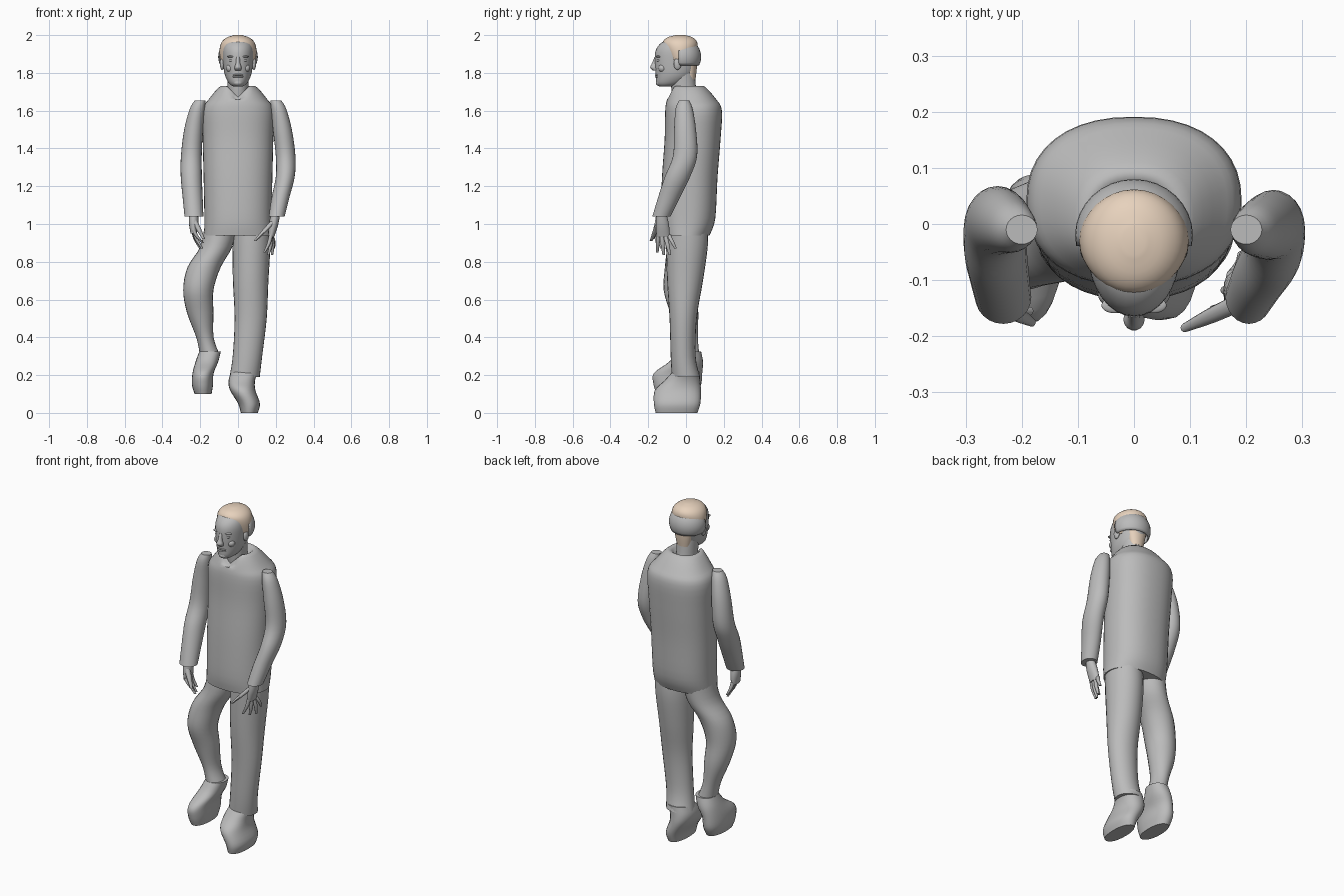
import bpy
import bmesh
import math
from mathutils import Vector

default_cube = bpy.data.objects.get("Cube")
if default_cube:
    bpy.data.objects.remove(default_cube, do_unlink=True)


def make_material(name, red, green, blue):
    material = bpy.data.materials.new(name)
    material.use_nodes = True
    colour = (red, green, blue, 1)
    material.diffuse_color = colour
    shader = material.node_tree.nodes["Principled BSDF"]
    shader.inputs["Base Color"].default_value = colour
    return material


grey = make_material("plain grey", .5, .5, .5)
blond = make_material("blond hair", .82, .66, .52)


def finish(name, mesh_builder, material):
    """Turn a bmesh into a smooth shaded object."""
    bmesh.ops.recalc_face_normals(mesh_builder, faces=mesh_builder.faces)
    mesh = bpy.data.meshes.new(name)
    mesh_builder.to_mesh(mesh)
    mesh_builder.free()
    mesh.materials.append(material)
    part = bpy.data.objects.new(name, mesh)
    bpy.context.collection.objects.link(part)
    bpy.ops.object.select_all(action="DESELECT")
    part.select_set(True)
    bpy.context.view_layer.objects.active = part
    bpy.ops.object.shade_smooth_by_angle(angle=math.radians(50))
    return part


def spline(before, start, end, after, t):
    """Catmull-Rom blend of two neighbouring section rows."""
    blended = []
    for a, b, c, d in zip(before, start, end, after):
        slope_in, slope_out = (c - a) / 2, (d - b) / 2
        blended.append(b + slope_in * t
                       + (3 * (c - b) - 2 * slope_in - slope_out) * t ** 2
                       + (2 * (b - c) + slope_in + slope_out) * t ** 3)
    return blended


def loft(name, rows, material=grey, sides=24, steps=4, squareness=1.0, reshape=None):
    """Skin level oval sections, each row being x, y, z, half width, half depth."""
    sections = []
    last = len(rows) - 1
    for i in range(last):
        for step in range(steps):
            sections.append(spline(rows[max(i - 1, 0)], rows[i], rows[i + 1],
                                   rows[min(i + 2, last)], step / steps))
    sections.append(rows[last])
    builder = bmesh.new()
    rings = []
    for x, y, z, width, depth in sections:
        ring = []
        for k in range(sides):
            angle = math.tau * k / sides
            c, s = math.cos(angle), math.sin(angle)
            point = Vector((x + width * math.copysign(abs(c) ** squareness, c),
                            y + depth * math.copysign(abs(s) ** squareness, s), z))
            if reshape:
                point = reshape(point)
            ring.append(builder.verts.new(point))
        rings.append(ring)
    for lower, upper in zip(rings, rings[1:]):
        for k in range(sides):
            n = (k + 1) % sides
            builder.faces.new((lower[k], lower[n], upper[n], upper[k]))
    builder.faces.new(rings[0])
    builder.faces.new(rings[-1])
    return finish(name, builder, material)


def ball(name, centre, radii, material=grey, keep=None):
    """Ellipsoid, optionally trimmed to the points that pass a rule."""
    builder = bmesh.new()
    bmesh.ops.create_uvsphere(builder, u_segments=32, v_segments=20, radius=1)
    for vert in builder.verts:
        vert.co = Vector(c + r * v for c, r, v in zip(centre, radii, vert.co))
    if keep:
        outside = [vert for vert in builder.verts if not keep(vert.co)]
        bmesh.ops.delete(builder, geom=outside, context="VERTS")
    return finish(name, builder, material)


# Jacket with a V shaped neckline
def cut_neckline(point):
    if point.z > 1.66 and point.y < -.02:
        point.z -= max(0, .06 - abs(point.x)) * min(1, (point.z - 1.66) * 20)
    return point


loft("jacket", [
    (0, 0, .94, .18, .125),
    (0, .01, 1.03, .178, .145),
    (0, .02, 1.25, .182, .147),
    (0, .035, 1.45, .187, .148),
    (0, .04, 1.6, .19, .15),
    (0, .03, 1.66, .155, .13),
    (0, .01, 1.73, .092, .085),
    (0, 0, 1.71, .06, .06),
], sides=40, squareness=.88, reshape=cut_neckline)

# Sleeves
loft("left_sleeve", [
    (.2, -.01, 1.655, .028, .026),
    (.215, -.01, 1.61, .04, .045),
    (.235, -.005, 1.5, .05, .058),
    (.252, -.005, 1.36, .052, .064),
    (.25, -.045, 1.25, .05, .067),
    (.225, -.09, 1.14, .047, .058),
    (.205, -.13, 1.04, .042, .048),
])
loft("right_sleeve", [
    (-.2, -.01, 1.655, .028, .026),
    (-.215, -.005, 1.61, .04, .045),
    (-.235, .005, 1.5, .05, .058),
    (-.247, 0, 1.36, .055, .064),
    (-.247, -.045, 1.25, .056, .067),
    (-.24, -.09, 1.14, .053, .058),
    (-.233, -.13, 1.04, .05, .048),
])

# Trousers: straight left leg, raised right leg
loft("left_trouser_leg", [
    (.08, .005, 1.0, .095, .11),
    (.072, .005, .88, .1, .11),
    (.067, -.005, .7, .094, .095),
    (.067, -.015, .5, .085, .072),
    (.05, -.015, .3, .078, .066),
    (.035, 0, .19, .08, .075),
])
loft("right_trouser_leg", [
    (-.09, .01, 1.0, .085, .1),
    (-.115, 0, .88, .085, .1),
    (-.18, -.02, .77, .088, .092),
    (-.21, -.03, .65, .08, .088),
    (-.2, -.01, .53, .07, .075),
    (-.175, .005, .4, .046, .058),
    (-.15, .01, .31, .052, .06),
])

# Shoes
loft("left_shoe", [
    (.06, -.05, 0, .045, .11),
    (.058, -.047, .05, .058, .123),
    (.025, -.043, .12, .067, .122),
    (.02, -.02, .17, .07, .095),
    (.035, 0, .22, .07, .07),
], squareness=.9)
loft("right_shoe", [
    (-.185, -.05, .1, .045, .105),
    (-.188, -.046, .15, .056, .126),
    (-.185, -.042, .21, .056, .128),
    (-.165, 0, .27, .06, .09),
    (-.148, .015, .325, .057, .065),
], squareness=.9)


# Hands: palm, four fingers and a thumb
def hand(side, wrist, knuckles, tips, thumb_tip):
    wrist, knuckles = Vector(wrist), Vector(knuckles)
    middle = (wrist + knuckles) / 2
    loft(side + "_palm", [
        (*wrist, .024, .026),
        (*middle, .025, .036),
        (*knuckles, .016, .036),
    ], sides=14)
    for i, tip in enumerate(tips):
        tip = Vector(tip)
        root = knuckles + Vector((0, (i - 1.5) * .018, .015))
        bend = (root + tip) / 2 + Vector((math.copysign(.006, wrist.x), 0, 0))
        loft(f"{side}_finger_{i + 1}", [
            (*root, .011, .012), (*bend, .010, .011), (*tip, .006, .007),
        ], sides=10)
    thumb_tip = Vector(thumb_tip)
    root = middle + Vector((0, -.015, .02))
    loft(side + "_thumb", [
        (*root, .016, .016),
        (*(root + thumb_tip) / 2, .014, .014),
        (*thumb_tip, .007, .008),
    ], sides=10)


hand("left", (.2, -.13, 1.06), (.175, -.12, .93),
     [(.14, -.152, .85), (.16, -.118, .835), (.18, -.085, .835), (.19, -.055, .87)],
     (.09, -.185, .91))
hand("right", (-.235, -.13, 1.06), (-.235, -.13, .95),
     [(-.185, -.155, .9), (-.19, -.13, .87), (-.2, -.105, .87), (-.21, -.085, .89)],
     (-.182, -.175, .92))

# Neck and head
loft("neck", [
    (0, .01, 1.6, .06, .07),
    (0, -.01, 1.7, .055, .066),
    (0, -.02, 1.82, .06, .065),
])
loft("head", [
    (0, -.105, 1.728, .025, .035),
    (0, -.085, 1.745, .048, .072),
    (0, -.06, 1.79, .07, .1),
    (0, -.05, 1.86, .08, .115),
    (0, -.047, 1.92, .082, .113),
    (0, -.045, 1.96, .07, .085),
    (0, -.04, 1.98, .04, .045),
], sides=32)

# Face
loft("nose", [
    (0, -.155, 1.885, .01, .012),
    (0, -.165, 1.85, .012, .016),
    (0, -.17, 1.828, .019, .02),
    (0, -.16, 1.812, .015, .014),
], sides=14)
for z in (1.779, 1.789):
    ball("lip", (0, -.151, z), (.028, .013, .006))
ball("chin", (0, -.138, 1.748), (.026, .022, .018))
for side, sign in (("left", 1), ("right", -1)):
    ball(side + "_eye", (sign * .033, -.143, 1.866), (.015, .012, .008))
    ball(side + "_brow", (sign * .034, -.145, 1.886), (.024, .014, .006))
    ball(side + "_cheek", (sign * .04, -.125, 1.825), (.024, .022, .022))
    ball(side + "_ear", (sign * .084, -.045, 1.848), (.012, .02, .032))

# Hair, with a nape tuft and a grey shell around the back of the head
loft("hair", [
    (0, -.035, 1.84, .084, .045),
    (0, -.03, 1.88, .096, .07),
    (0, -.03, 1.93, .097, .09),
    (0, -.032, 1.965, .085, .09),
    (0, -.032, 1.988, .058, .066),
    (0, -.03, 2.0, .02, .025),
], material=blond, sides=32)
loft("nape_hair", [
    (0, .02, 1.765, .04, .03),
    (0, .02, 1.81, .05, .036),
    (0, .02, 1.86, .06, .04),
], material=blond)
shell = ball("head_shell", (0, -.02, 1.885), (.105, .1, .1),
             keep=lambda point: point.y > -.042 and point.z > 1.83)
thickness = shell.modifiers.new("thickness", "SOLIDIFY")
thickness.thickness = .006
